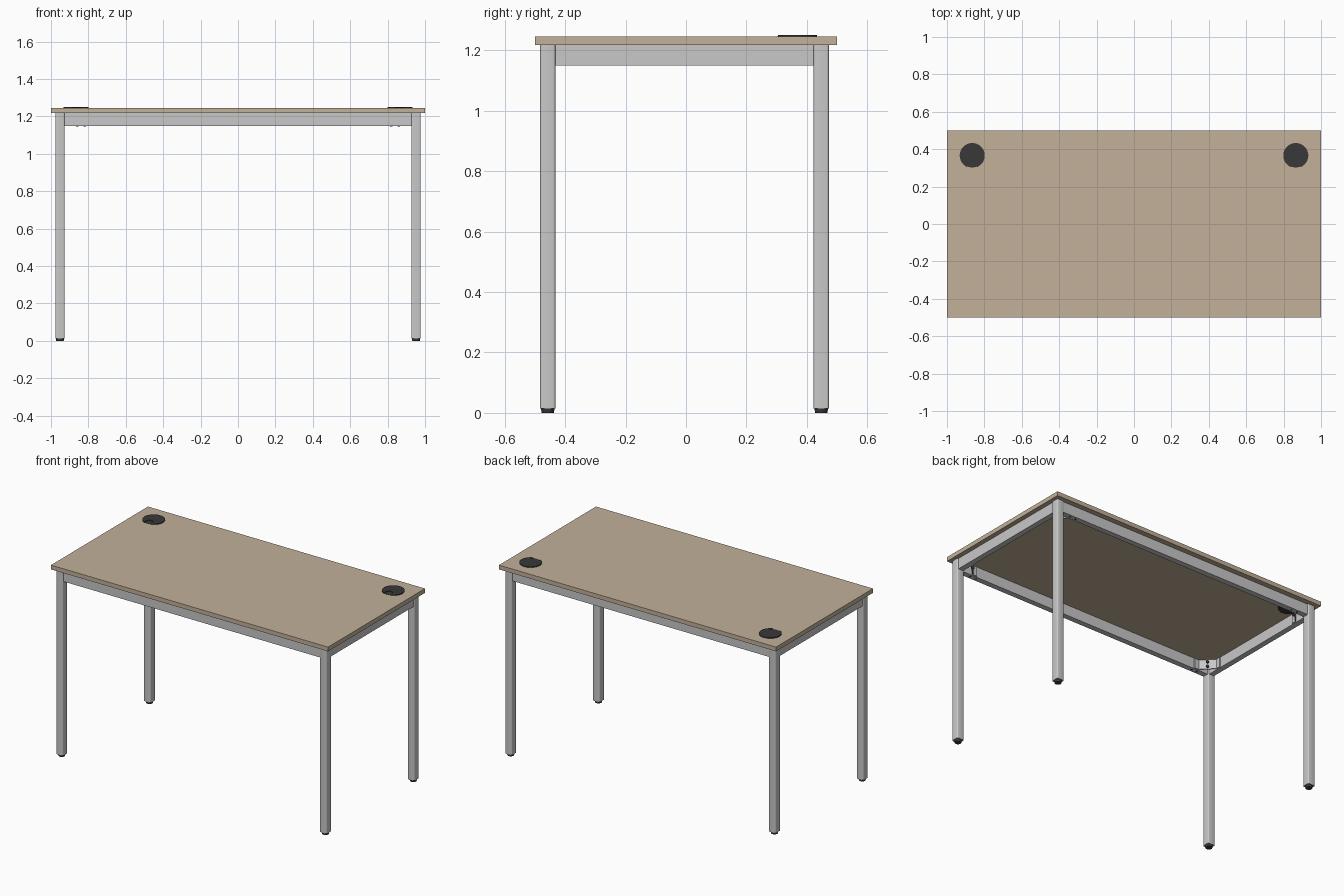
import bpy, bmesh
from math import pi, sin, cos, radians
from mathutils import Matrix, Vector

if "Cube" in bpy.data.objects:
    bpy.data.objects.remove(bpy.data.objects["Cube"])


def material(name, rgb):
    m = bpy.data.materials.new(name)
    m.use_nodes = True
    m.diffuse_color = (*rgb, 1)
    m.node_tree.nodes["Principled BSDF"].inputs["Base Color"].default_value = (*rgb, 1)
    return m


WOOD = material("beige laminate", (0.54, 0.44, 0.32))
METAL = material("light grey metal", (0.58, 0.58, 0.58))
BLACK = material("black plastic", (0.04, 0.04, 0.04))


def finish(name, bm, mat, smooth=False):
    bmesh.ops.recalc_face_normals(bm, faces=bm.faces)
    mesh = bpy.data.meshes.new(name)
    bm.to_mesh(mesh)
    bm.free()
    mesh.materials.append(mat)
    obj = bpy.data.objects.new(name, mesh)
    bpy.context.collection.objects.link(obj)
    if smooth:
        bpy.ops.object.select_all(action='DESELECT')
        obj.select_set(True)
        bpy.context.view_layer.objects.active = obj
        bpy.ops.object.shade_smooth_by_angle(angle=radians(35))
    return obj


def box(name, centre, size, mat, turn=0, round_upright=0):
    bm = bmesh.new()
    bmesh.ops.create_cube(bm, size=1, matrix=Matrix.Diagonal((*size, 1)))
    if round_upright:
        upright = [e for e in bm.edges
                   if abs(e.verts[0].co.z - e.verts[1].co.z) > size[2] / 2]
        bmesh.ops.bevel(bm, geom=upright, offset=round_upright, segments=3,
                        profile=0.5, affect='EDGES')
    bm.transform(Matrix.Translation(centre) @ Matrix.Rotation(turn, 4, 'Z'))
    return finish(name, bm, mat, round_upright > 0)


def cylinder(name, centre, r_low, r_high, height, mat, axis=(0, 0, 1), sides=24):
    bm = bmesh.new()
    turn = Vector((0, 0, 1)).rotation_difference(Vector(axis)).to_matrix().to_4x4()
    bmesh.ops.create_cone(bm, cap_ends=True, segments=sides, radius1=r_low,
                          radius2=r_high, depth=height,
                          matrix=Matrix.Translation(centre) @ turn)
    return finish(name, bm, mat, True)


def grommet_lid(name, x, y, z, height):
    # Round lid with an arched cable notch towards the front
    radius, notch = 0.067, 0.026
    rim = [radians(-67 + 314 * i / 40) for i in range(41)]
    arch = [pi - pi * i / 10 for i in range(11)]
    outline = [(radius * cos(a), radius * sin(a)) for a in rim]
    outline += [(notch * cos(a), notch * sin(a) - 0.048) for a in arch]
    bm = bmesh.new()
    face = bm.faces.new([bm.verts.new((x + px, y + py, z)) for px, py in outline])
    top = bmesh.ops.extrude_face_region(bm, geom=[face])["geom"]
    bmesh.ops.translate(bm, vec=(0, 0, height),
                        verts=[v for v in top if isinstance(v, bmesh.types.BMVert)])
    finish(name, bm, BLACK, True)


TOP_LOW, TOP_HIGH = 1.218, 1.246
LEG_X, SHIFT_Y, LEG_Y = 0.952, -0.005, 0.4525
LEG, RAIL, RAIL_LOW = 0.05, 0.036, 1.149
RAIL_H = TOP_LOW - RAIL_LOW
RAIL_Z = RAIL_LOW + RAIL_H / 2

# Worktop
box("worktop", (0, 0, (TOP_LOW + TOP_HIGH) / 2), (2, 1, TOP_HIGH - TOP_LOW), WOOD)

# Frame rails
for s, label in ((-1, "front"), (1, "back")):
    y = SHIFT_Y + s * LEG_Y
    box(label + "_rail", (0, y, RAIL_Z), (2 * LEG_X - LEG, RAIL, RAIL_H), METAL)
for s, label in ((-1, "right"), (1, "left")):
    box(label + "_rail", (s * LEG_X, SHIFT_Y, RAIL_Z),
        (RAIL, 2 * LEG_Y - LEG, RAIL_H), METAL)

# Legs, feet and corner brackets
for sx, side in ((-1, "right"), (1, "left")):
    for sy, end in ((-1, "front"), (1, "back")):
        tag = end + "_" + side + "_"
        x, y = sx * LEG_X, SHIFT_Y + sy * LEG_Y
        box(tag + "leg", (x, y, (TOP_LOW + 0.014) / 2), (LEG, LEG, TOP_LOW - 0.014),
            METAL, round_upright=0.007)
        cylinder(tag + "foot", (x, y, 0.0075), 0.02, 0.023, 0.015, BLACK)

        # Diagonal plate between the two rails, with a flange on each
        ix, iy = x - sx * RAIL / 2, y - sy * RAIL / 2
        centre = Vector((ix - sx * 0.04, iy - sy * 0.04, RAIL_Z))
        box(tag + "bracket", centre, (0.112, 0.006, 0.062), METAL,
            turn=-sx * sy * pi / 4)
        box(tag + "bracket_long_flange", (ix - sx * 0.093, iy - sy * 0.003, RAIL_Z),
            (0.03, 0.006, 0.062), METAL)
        box(tag + "bracket_short_flange", (ix - sx * 0.003, iy - sy * 0.093, RAIL_Z),
            (0.006, 0.03, 0.062), METAL)
        inward = Vector((-sx, -sy, 0)).normalized()
        for k, dz in enumerate((-0.015, 0.015)):
            cylinder(tag + "bolt_%d" % (k + 1), centre + inward * 0.007 + Vector((0, 0, dz)),
                     0.009, 0.008, 0.012, BLACK, axis=inward, sides=12)

        # Screws under the long rails
        for k, px in enumerate((0.86, 0.82)):
            cylinder(tag + "rail_screw_%d" % (k + 1), (sx * px, y, RAIL_LOW - 0.0005),
                     0.006, 0.006, 0.003, BLACK, sides=12)

# Cable grommets
for sx, side in ((-1, "right"), (1, "left")):
    gx, gy = sx * 0.865, 0.366
    low, high = TOP_LOW - 0.01, TOP_HIGH + 0.0015
    cylinder(side + "_grommet_sleeve", (gx, gy, (low + high) / 2), 0.06, 0.064,
             high - low, BLACK, sides=40)
    grommet_lid(side + "_grommet_lid", gx, gy, TOP_HIGH, 0.005)
